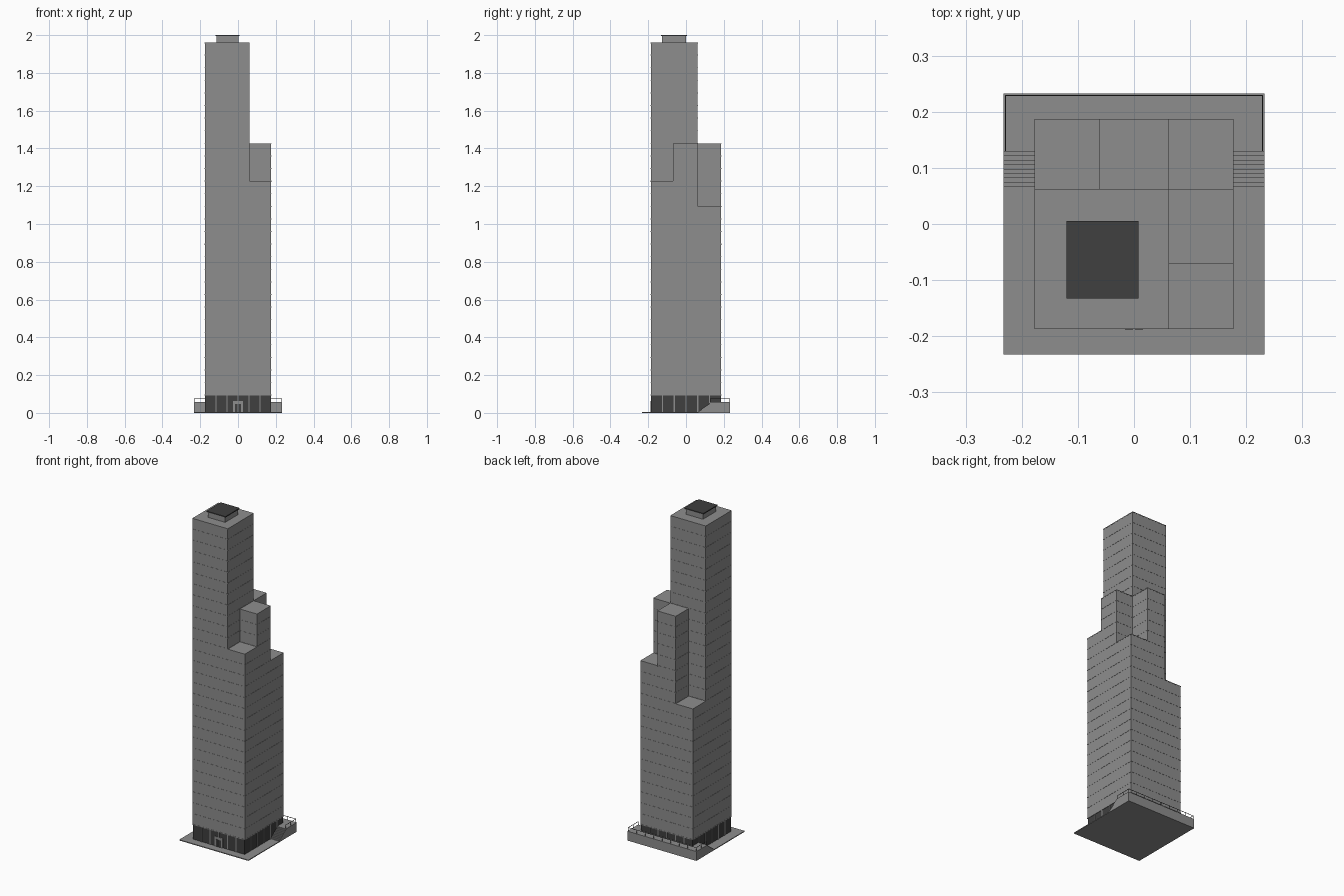
import bpy, bmesh
from mathutils import Matrix

if "Cube" in bpy.data.objects:
    bpy.data.objects.remove(bpy.data.objects["Cube"])


def material(name, v):
    m = bpy.data.materials.new(name)
    m.diffuse_color = (v, v, v, 1)
    m.use_nodes = True
    m.node_tree.nodes["Principled BSDF"].inputs["Base Color"].default_value = m.diffuse_color
    return m


GREY = material("facade grey", 0.27)
DARK = material("dark glass", 0.05)


def boxes(name, items, mat):
    """One object made of boxes (x0, x1, y0, y1, z0, z1)."""
    bm = bmesh.new()
    for x0, x1, y0, y1, z0, z1 in items:
        mid = ((x0 + x1) / 2, (y0 + y1) / 2, (z0 + z1) / 2)
        mtx = Matrix.Translation(mid) @ Matrix.Diagonal((x1 - x0, y1 - y0, z1 - z0, 1))
        bmesh.ops.create_cube(bm, size=1, matrix=mtx)
    me = bpy.data.meshes.new(name)
    bm.to_mesh(me)
    bm.free()
    me.materials.append(mat)
    ob = bpy.data.objects.new(name, me)
    bpy.context.collection.objects.link(ob)
    return ob


X, Y = 0.176, 0.186            # tower half sizes
XS, YF, YB = 0.061, -0.069, 0.0615   # tube division lines
LOBBY, FLOOR = 0.0933, 0.0667
B, H = 0.233, 0.057            # plaza half size, terrace height


# Tower tubes, each with thin projecting floor bands
def tube(name, x0, x1, y0, y1, floors):
    top = LOBBY + FLOOR * floors
    p, t = 0.001, 0.004
    items = [(x0, x1, y0, y1, LOBBY, top)]
    for k in range(floors + 1):
        z = min(max(LOBBY + FLOOR * k - t / 2, LOBBY), top - t)
        items.append((x0 - p, x1 + p, y0 - p, y1 + p, z, z + t))
    boxes(name, items, GREY)


tube("main_tower", -X, XS, -Y, YB, 28)
tube("front_right_tube", XS, X, -Y, YF, 17)
tube("middle_right_tube", XS, X, YF, YB, 20)
tube("back_right_tube", XS, X, YB, Y, 15)
tube("back_middle_tube", -XS, XS, YB, Y, 20)
tube("back_left_tube", -X, -XS, YB, Y, 12)

# Glazed lobby with mullions on all four sides
g = 0.002
boxes("lobby_glass", [(-X + g, X - g, -Y + g, Y - g, 0.004, LOBBY)], DARK)
mullions = []
w = 0.003
for i in range(1, 6):
    x, y = -X + 2 * X * i / 6, -Y + 2 * Y * i / 6
    for s in (-1, 1):
        ya, yb = sorted((s * Y, s * (Y - 0.004)))
        xa, xb = sorted((s * X, s * (X - 0.004)))
        mullions.append((x - w, x + w, ya, yb, 0.004, LOBBY))
        mullions.append((xa, xb, y - w, y + w, 0.004, LOBBY))
boxes("lobby_mullions", mullions, GREY)

# Front entrance: grey surround with two dark doors
boxes("entrance_surround", [(-0.027, 0.027, -Y - 0.001, -Y + 0.004, 0.004, 0.064)], GREY)
boxes("entrance_doors", [(s * 0.009 - 0.007, s * 0.009 + 0.007, -Y - 0.002, -Y, 0.004, 0.048)
                         for s in (-1, 1)], DARK)

# Rooftop plant room and its dark cap
cx, cy = -0.056, -0.064
boxes("plant_room", [(cx - 0.058, cx + 0.058, cy - 0.063, cy + 0.063, 1.96, 1.995)], GREY)
boxes("plant_room_cap", [(cx - 0.064, cx + 0.064, cy - 0.069, cy + 0.069, 1.994, 2.0)], DARK)

# Plaza plate and raised rear terrace
boxes("plaza", [(-B, B, -B, B, 0, 0.005)], GREY)
boxes("terrace", [(-B, B, 0.128, B, 0.004, H)], GREY)

# Side stairs up to the terrace
N, y0, y1 = 8, 0.066, 0.129
steps = []
for i in range(N):
    y, z = y0 + (y1 - y0) * i / N, 0.005 + (H - 0.005) * (i + 1) / (N + 1)
    steps += [(X, B, y, y1, 0.004, z), (-B, -X, y, y1, 0.004, z)]
boxes("side_stairs", steps, GREY)

# Railing around the terrace
r, e, top = 0.001, B - 0.004, 0.079
rail = [(-e - r, e + r, e - r, e + r, top - 2 * r, top)]
for s in (-1, 1):
    rail.append((s * e - r, s * e + r, 0.13, e, top - 2 * r, top))
    rail += [(s * e - r, s * e + r, y - r, y + r, H, top) for y in (0.131, 0.18)]
for i in range(9):
    x = -e + 2 * e * i / 8
    rail.append((x - r, x + r, e - r, e + r, H, top))
boxes("terrace_railing", rail, DARK)
